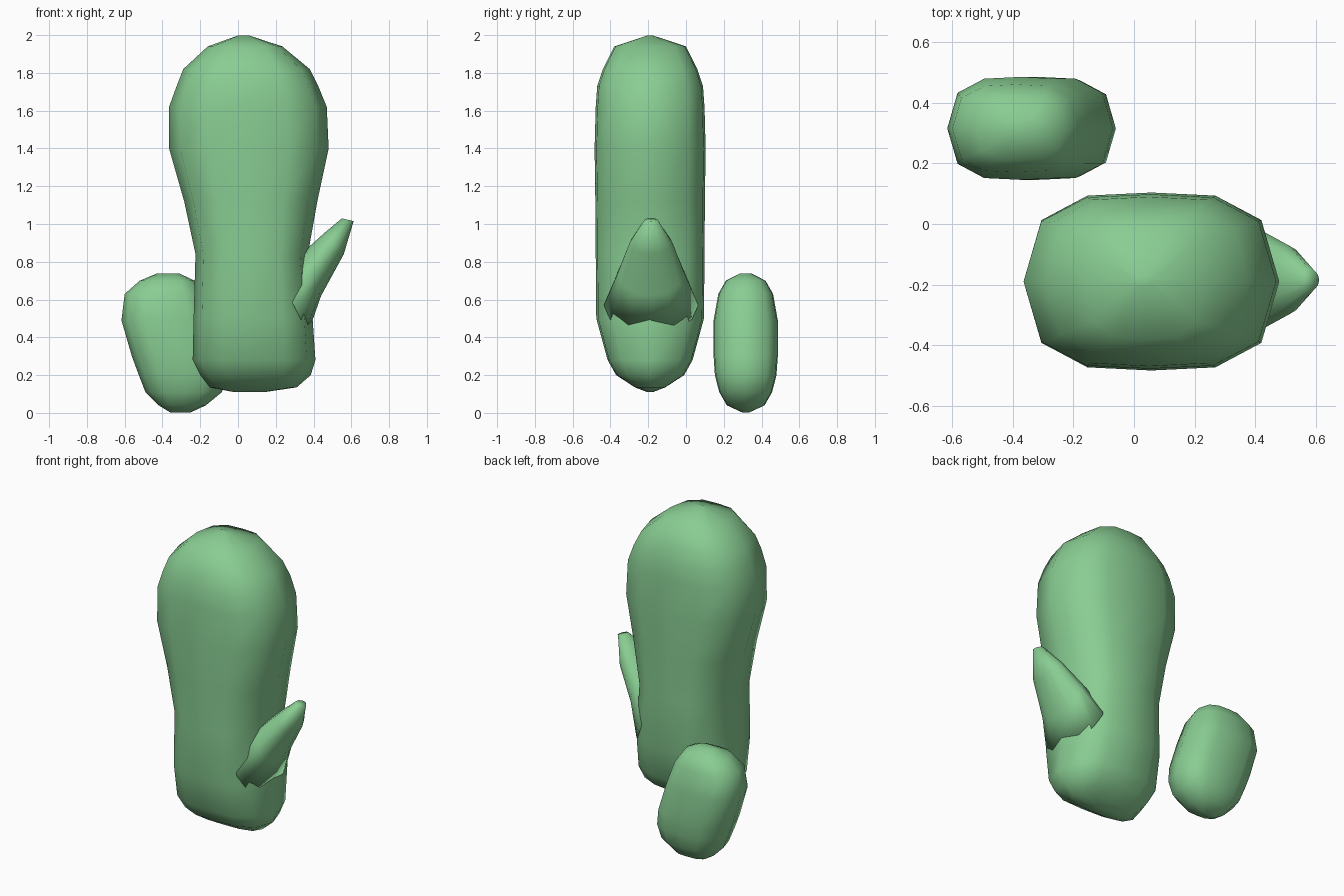
import bpy, bmesh, math

if "Cube" in bpy.data.objects:
    bpy.data.objects.remove(bpy.data.objects["Cube"])

green = bpy.data.materials.new("leaf green")
green.diffuse_color = (0.25, 0.61, 0.29, 1)
green.use_nodes = True
green.node_tree.nodes["Principled BSDF"].inputs["Base Color"].default_value = green.diffuse_color

BOXY = [(0.86, 0.69), (0.5, 0.965)]
ROUND = [(0.87, 0.5), (0.5, 0.87)]


def ring_shape(corner):
    """Twelve-sided unit outline from two points of one quadrant."""
    q = [(1, 0)] + corner + [(0, 1)]
    half = q + [(-a, b) for a, b in reversed(q[:-1])]
    return half + [(a, -b) for a, b in reversed(half[1:-1])]


def loft(name, yc, sections, corner):
    """Sections: left edge x, z; right edge x, z; half depth in y."""
    bm = bmesh.new()
    shape = ring_shape(corner)
    rings = []
    for x0, z0, x1, z1, d in sections:
        cx, cz, ux, uz = (x0 + x1) / 2, (z0 + z1) / 2, (x1 - x0) / 2, (z1 - z0) / 2
        rings.append([bm.verts.new((cx + a * ux, yc + b * d, cz + a * uz)) for a, b in shape])
    n = len(shape)
    for r, s in zip(rings, rings[1:]):
        for i in range(n):
            j = (i + 1) % n
            bm.faces.new((r[i], r[j], s[j], s[i]))
    bm.faces.new(rings[0][::-1])
    bm.faces.new(rings[-1])
    bmesh.ops.recalc_face_normals(bm, faces=bm.faces)
    for f in bm.faces:
        f.smooth = True
    me = bpy.data.meshes.new(name)
    bm.to_mesh(me)
    bm.free()
    me.materials.append(green)
    ob = bpy.data.objects.new(name, me)
    bpy.context.collection.objects.link(ob)
    return ob


def level(rows):
    """Horizontal sections from (z, left, right, depth)."""
    return [(l, z, r, z, d) for z, l, r, d in rows]


# Tall rounded trunk
loft("main_stem", -0.19, level([
    (0.11, -0.02, 0.14, 0.015), (0.135, -0.15, 0.31, 0.08), (0.2, -0.20, 0.385, 0.18),
    (0.28, -0.24, 0.41, 0.225), (0.5, -0.235, 0.395, 0.285), (0.84, -0.225, 0.37, 0.288),
    (1.12, -0.285, 0.42, 0.29), (1.4, -0.365, 0.48, 0.294), (1.62, -0.365, 0.47, 0.288),
    (1.73, -0.325, 0.425, 0.28), (1.82, -0.29, 0.38, 0.25), (1.94, -0.16, 0.235, 0.19),
    (1.998, 0.0, 0.06, 0.015)]), BOXY)

# Pointed side shoot
loft("side_shoot", -0.185, [
    (0.22, 0.72, 0.37, 0.42, 0.25), (0.36, 0.865, 0.44, 0.62, 0.175),
    (0.46, 0.955, 0.56, 0.84, 0.115), (0.55, 1.03, 0.612, 1.015, 0.035)], ROUND)

# Small leaning pad behind
loft("small_pad", 0.316, level([
    (0.003, -0.36, -0.25, 0.02), (0.04, -0.42, -0.17, 0.1), (0.11, -0.49, -0.085, 0.14),
    (0.2, -0.525, -0.06, 0.163), (0.3, -0.562, -0.07, 0.17), (0.49, -0.617, -0.13, 0.17),
    (0.63, -0.6, -0.18, 0.145), (0.7, -0.52, -0.23, 0.105), (0.738, -0.43, -0.31, 0.03)]), BOXY)
